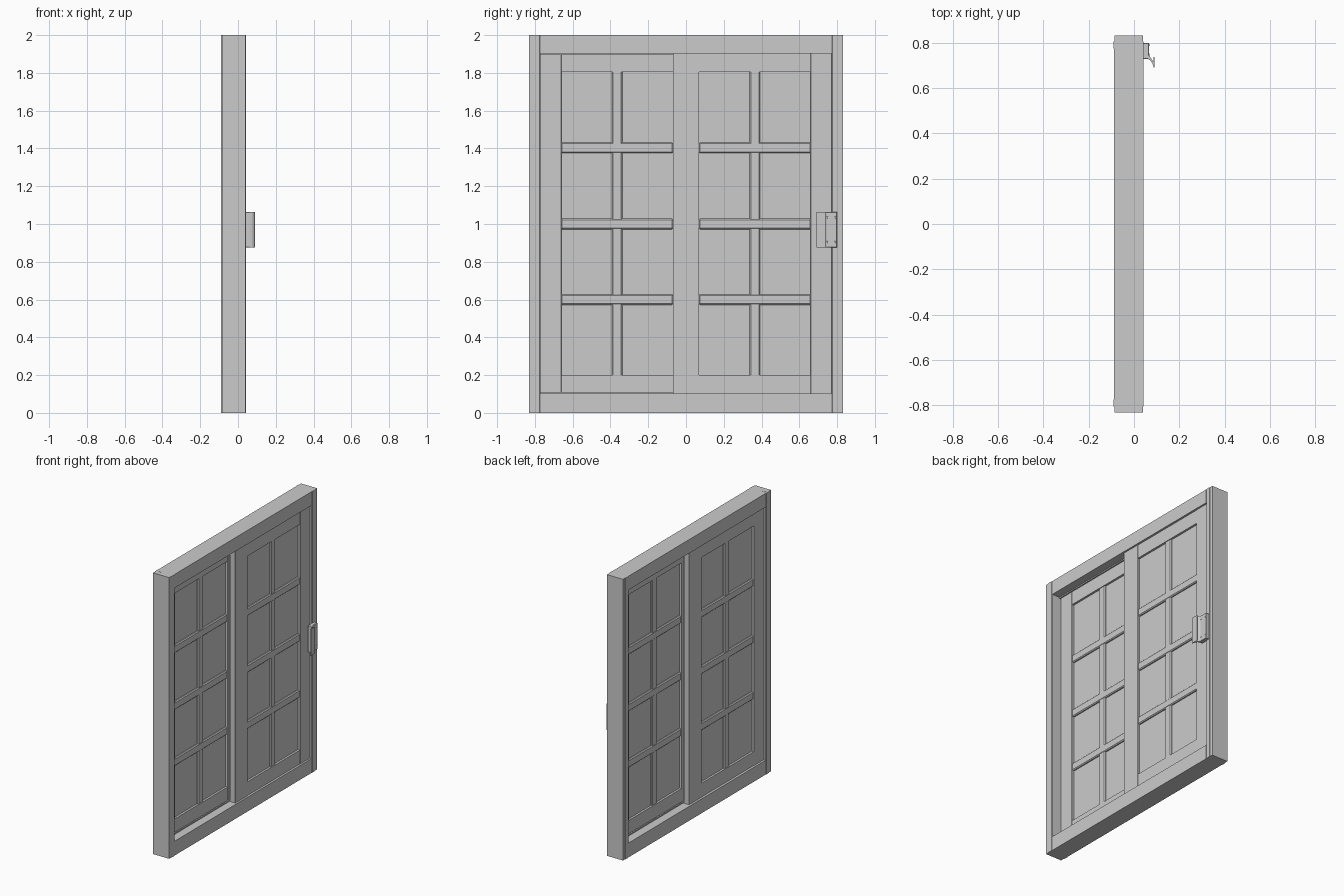
import bpy, bmesh

if "Cube" in bpy.data.objects:
    bpy.data.objects.remove(bpy.data.objects["Cube"])

def finish(name, bm):
    bmesh.ops.recalc_face_normals(bm, faces=bm.faces)
    me = bpy.data.meshes.new(name)
    bm.to_mesh(me)
    bm.free()
    ob = bpy.data.objects.new(name, me)
    bpy.context.collection.objects.link(ob)
    return ob

def box(name, x, y, z, bevel=0.0):
    """Box from (min, max) ranges, with optional chamfer."""
    bm = bmesh.new()
    bmesh.ops.create_cube(bm, size=1)
    for v in bm.verts:
        v.co = [(a + b) / 2 + c * (b - a) for (a, b), c in zip((x, y, z), v.co)]
    if bevel:
        bmesh.ops.bevel(bm, geom=bm.edges[:], offset=bevel, segments=1, affect='EDGES')
    return finish(name, bm)

def prism(name, pts, axis, lo, hi):
    """Extrude a profile along z (points are x, y) or y (points are x, z)."""
    bm = bmesh.new()
    place = (lambda p: (p[0], p[1], lo)) if axis == 'z' else (lambda p: (p[0], lo, p[1]))
    f = bm.faces.new([bm.verts.new(place(p)) for p in pts])
    new = bmesh.ops.extrude_face_region(bm, geom=[f])['geom']
    d = (0, 0, hi - lo) if axis == 'z' else (0, hi - lo, 0)
    bmesh.ops.translate(bm, vec=d, verts=[v for v in new if isinstance(v, bmesh.types.BMVert)])
    return finish(name, bm)

# Outer frame: jambs with slightly proud face lips
XB, XF = -0.09, 0.043
for side, s in (("left", -1), ("right", 1)):
    prof = [(XB + .004, .832), (XF - .003, .832), (XF - .003, .806), (XF, .806), (XF, .775),
            (XF - .004, .77), (XB + .004, .77), (XB, .775), (XB, .806), (XB + .004, .806)]
    prism(side + "_jamb", [(x, s * y) for x, y in prof], 'z', 0, 2)

# Header and sill, each with a central guide between the two sliding tracks
def rail_profile(z0, z1, d):
    return [(XB + .002, z0), (XF - .002, z0), (XF - .002, z1), (-.018, z1), (-.018, z1 + d),
            (-.027, z1 + d), (-.027, z1), (XB + .002, z1)]
prism("sill", rail_profile(0, .102, .008), 'y', -.772, .772)
prism("header", rail_profile(2, 1.902, -.008), 'y', -.772, .772)

# Sliding sashes: stiles, rails, glazing bars and glass
def sash(name, xc, s):
    h = .021
    x = (xc - h, xc + h)
    def yr(a, b):
        return tuple(sorted((s * a, s * b)))
    box(name + "_meeting_stile", x, yr(-.07, .07), (.1, 1.904), .001)
    box(name + "_outer_stile", x, yr(.66, .772), (.1, 1.904), .001)
    rx = (x[0] + .002, x[1] - .002)
    box(name + "_top_rail", rx, yr(.068, .662), (1.805, 1.904))
    box(name + "_bottom_rail", rx, yr(.068, .662), (.1, .2))
    box(name + "_glass", (xc - .004, xc + .004), yr(.068, .662), (.195, 1.81))
    for i, z in enumerate((.6, 1.0, 1.403)):
        box(f"{name}_cross_bar_{i}", (xc - .017, xc + .017), yr(.068, .662), (z - .028, z + .028), .006)
    box(name + "_upright_bar", (xc - .015, xc + .015), yr(.337, .393), (.195, 1.81), .006)

sash("front_sash", .007, 1)
sash("back_sash", -.052, -1)

# Handle: mounting plate and hooked grip
box("handle_plate", (.038, .066), (.728, .80), (.875, 1.063), .002)
prism("handle_grip", [(.062, .745), (.062, .728), (.073, .722), (.082, .708), (.087, .69), (.09, .69),
                      (.09, .738), (.086, .738), (.086, .715), (.076, .73), (.068, .745)], 'z', .875, 1.063)
for i, (y, z) in enumerate((y, z) for y in (.748, .79) for z in (.905, 1.035)):
    bm = bmesh.new()
    bmesh.ops.create_cone(bm, cap_ends=True, segments=12, radius1=.005, radius2=.004, depth=.003)
    for v in bm.verts:
        v.co = (.067 + v.co.z, y + v.co.x, z + v.co.y)
    finish(f"handle_screw_{i}", bm)

# Small drain cap on the underside and top of the left jamb
box("jamb_cap", (-.075, -.05), (-.797, -.785), (1.99, 2.001))
